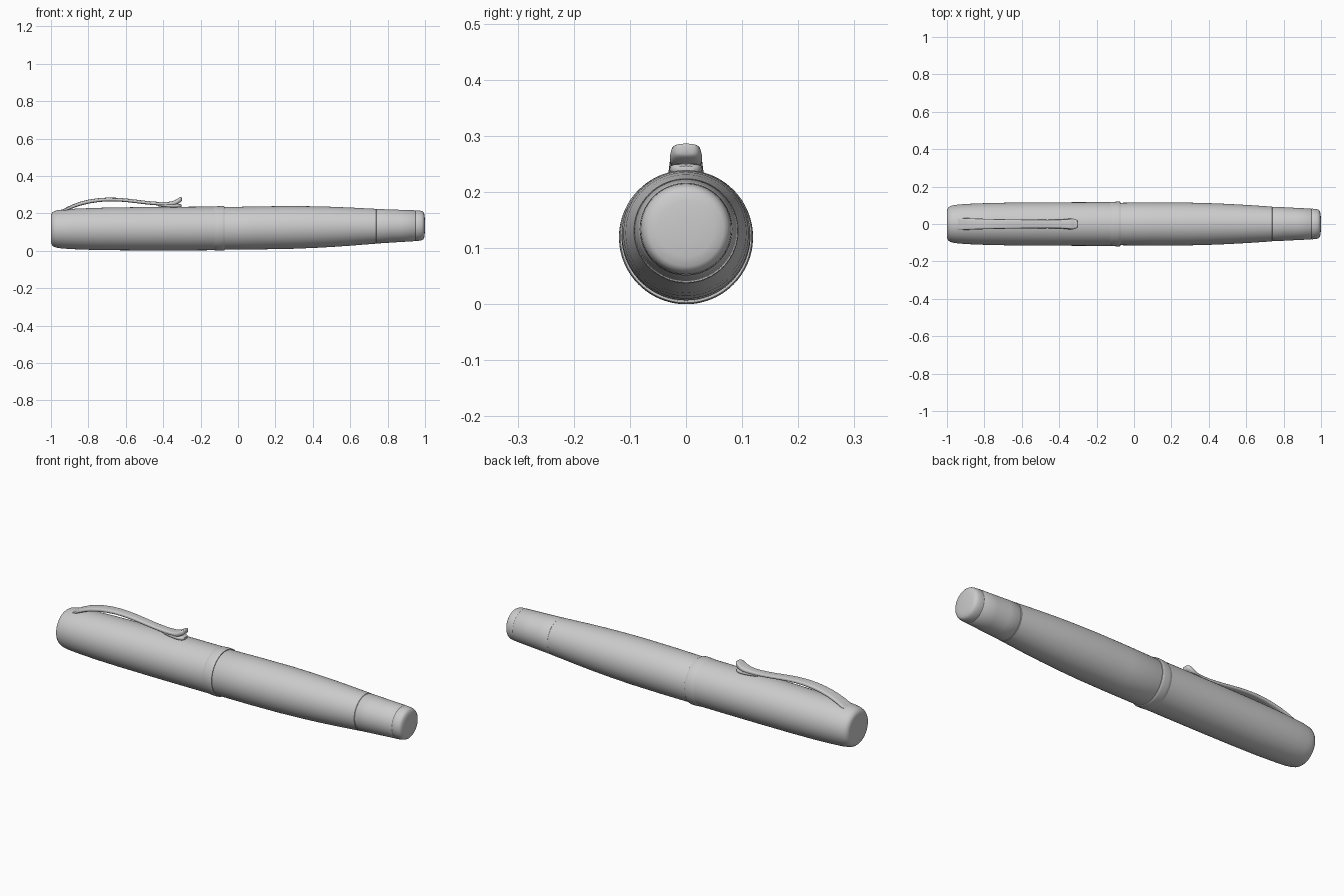
import bpy, bmesh
from math import sin, cos, pi, copysign, radians


def loft(name, rings, subdiv=0):
    """Skin a list of equal-length point rings and close both ends."""
    bm = bmesh.new()
    loops = [[bm.verts.new(p) for p in ring] for ring in rings]
    n = len(loops[0])
    for a, b in zip(loops, loops[1:]):
        for i in range(n):
            j = (i + 1) % n
            bm.faces.new((a[i], a[j], b[j], b[i]))
    bm.faces.new(loops[0][::-1])
    bm.faces.new(loops[-1])
    bmesh.ops.recalc_face_normals(bm, faces=bm.faces)
    mesh = bpy.data.meshes.new(name)
    bm.to_mesh(mesh)
    bm.free()
    obj = bpy.data.objects.new(name, mesh)
    bpy.context.collection.objects.link(obj)
    bpy.ops.object.select_all(action='DESELECT')
    obj.select_set(True)
    bpy.context.view_layer.objects.active = obj
    bpy.ops.object.shade_smooth_by_angle(angle=radians(40))
    if subdiv:
        mod = obj.modifiers.new("smooth", 'SUBSURF')
        mod.levels = mod.render_levels = subdiv
    return obj


def axis_z(x):
    """Centre line: the barrel rises slightly towards its tail."""
    d = x + 0.08
    return 0.1195 + d * (0.014 if d > 0 else 0.004)


def turned(name, profile, sides=96):
    """Turned part from (x, radius) pairs along the pen axis."""
    rings = []
    for x, r in profile:
        rings.append([(x, r * cos(2 * pi * i / sides),
                       axis_z(x) + r * sin(2 * pi * i / sides))
                      for i in range(sides)])
    return loft(name, rings)


def strip(name, stations, power=0.6, sides=16):
    """Rounded bar from (x, z top, z bottom, half width) stations."""
    rings = []
    for x, top, bottom, w in stations:
        ring = []
        for i in range(sides):
            a = 2 * pi * i / sides
            c, s = cos(a), sin(a)
            y = w * copysign(abs(c) ** power, c)
            z = (top + bottom) / 2 + (top - bottom) / 2 * copysign(abs(s) ** power, s)
            ring.append((x, y, z))
        rings.append(ring)
    return loft(name, rings, subdiv=1)


# Cap with softly rounded end
turned("cap", [(-1.0, 0.070), (-0.998, 0.080), (-0.993, 0.088), (-0.984, 0.095),
               (-0.968, 0.100), (-0.94, 0.104), (-0.88, 0.108), (-0.78, 0.112),
               (-0.65, 0.1145), (-0.45, 0.116), (-0.25, 0.1165), (-0.125, 0.1165)])

# Band at the mouth of the cap
turned("cap_band", [(-0.127, 0.115), (-0.125, 0.1168), (-0.11, 0.1185), (-0.085, 0.1195),
                    (-0.076, 0.119), (-0.072, 0.117), (-0.072, 0.108)])

# Tapering barrel
turned("barrel", [(-0.09, 0.108), (-0.072, 0.1135), (0.1, 0.115), (0.28, 0.1145),
                  (0.4, 0.1115), (0.5, 0.1075), (0.6, 0.102), (0.70, 0.0955),
                  (0.738, 0.093), (0.74, 0.091)])

# Tail section behind a fine seam
turned("tail_section", [(0.735, 0.0905), (0.743, 0.0912), (0.745, 0.0922),
                        (0.80, 0.0895), (0.87, 0.086), (0.946, 0.0825), (0.948, 0.081)])

# Domed end plug
turned("end_plug", [(0.945, 0.0805), (0.952, 0.082), (0.972, 0.0805), (0.983, 0.078),
                    (0.990, 0.074), (0.995, 0.067), (0.998, 0.050), (1.0, 0.020)])

# Bowed pocket clip with a raised lip
strip("clip", [(-0.955, 0.213, 0.195, 0.034), (-0.93, 0.225, 0.205, 0.034),
               (-0.88, 0.252, 0.231, 0.031), (-0.80, 0.276, 0.254, 0.028),
               (-0.70, 0.287, 0.267, 0.026), (-0.60, 0.281, 0.262, 0.024),
               (-0.50, 0.267, 0.248, 0.023), (-0.42, 0.260, 0.241, 0.023),
               (-0.36, 0.261, 0.240, 0.025), (-0.335, 0.270, 0.244, 0.030),
               (-0.315, 0.286, 0.254, 0.028), (-0.303, 0.287, 0.262, 0.022),
               (-0.299, 0.284, 0.267, 0.014)])

# Foot under the clip tip that touches the cap
strip("clip_foot", [(-0.43, 0.246, 0.238, 0.016), (-0.41, 0.249, 0.234, 0.022),
                    (-0.36, 0.250, 0.230, 0.028), (-0.33, 0.251, 0.230, 0.031),
                    (-0.31, 0.250, 0.231, 0.026), (-0.301, 0.247, 0.234, 0.015)])
